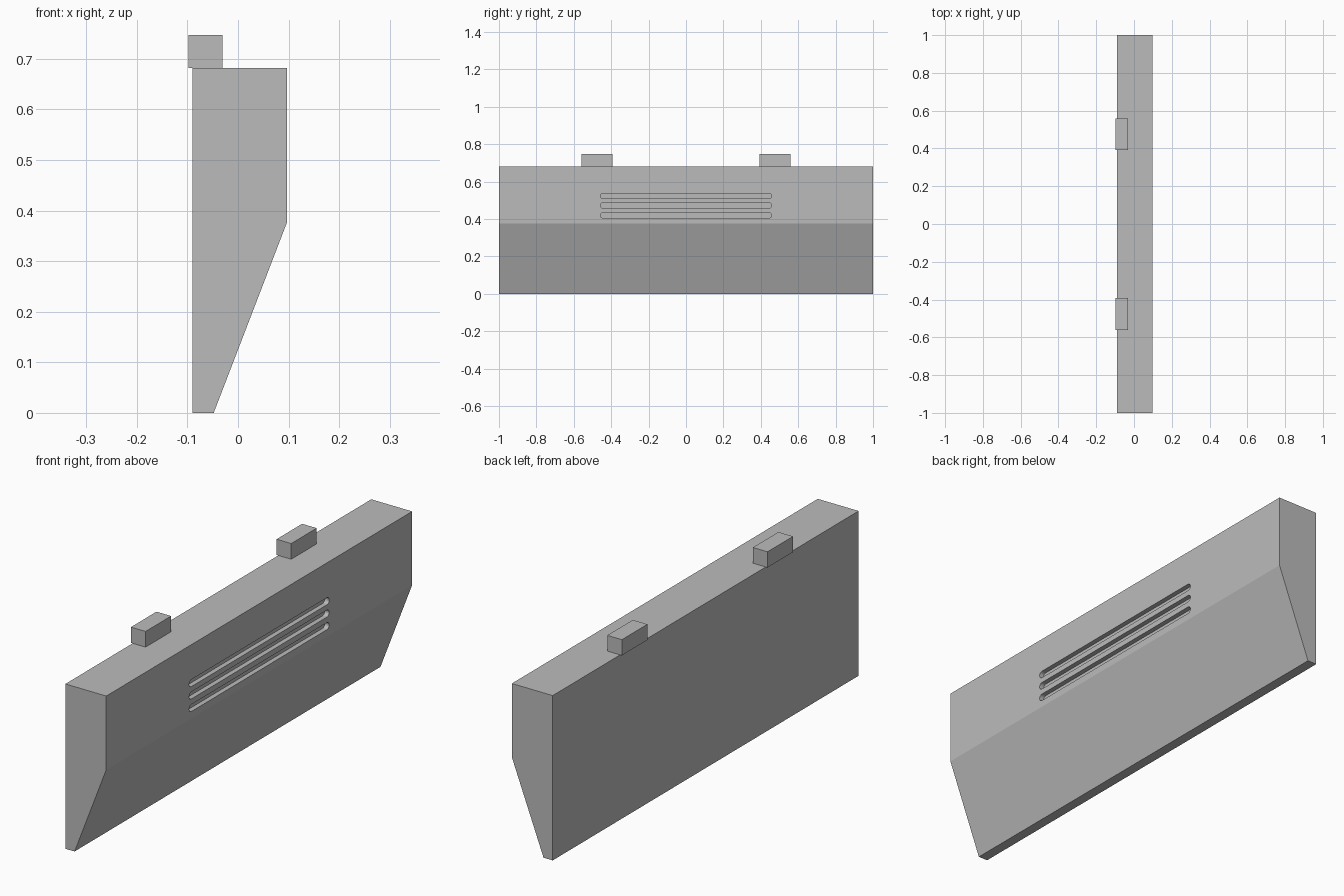
import bpy
import bmesh
import math

cube = bpy.data.objects.get("Cube")
if cube:
    bpy.data.objects.remove(cube, do_unlink=True)

GREY = (0.5, 0.5, 0.5, 1)
grey = bpy.data.materials.new("plain grey")
grey.use_nodes = True
grey.diffuse_color = GREY
grey.node_tree.nodes["Principled BSDF"].inputs["Base Color"].default_value = GREY


def extrude_profile(name, points, offset):
    """Make a solid prism from a closed outline pushed along offset."""
    bm = bmesh.new()
    face = bm.faces.new([bm.verts.new(p) for p in points])
    ext = bmesh.ops.extrude_face_region(bm, geom=[face])["geom"]
    verts = [v for v in ext if isinstance(v, bmesh.types.BMVert)]
    bmesh.ops.translate(bm, verts=verts, vec=offset)
    bmesh.ops.recalc_face_normals(bm, faces=bm.faces)
    mesh = bpy.data.meshes.new(name)
    bm.to_mesh(mesh)
    bm.free()
    mesh.materials.append(grey)
    obj = bpy.data.objects.new(name, mesh)
    bpy.context.collection.objects.link(obj)
    return obj


# Housing: slab with a slanted lower face
BACK, FACE, TOP = -0.09, 0.097, 0.682
outline = [(BACK, 0), (-0.048, 0), (FACE, 0.377), (FACE, TOP), (BACK, TOP)]
housing = extrude_profile("housing", [(x, -1, z) for x, z in outline], (0, 2, 0))

# Vent slots: round-ended grooves cut into the upright face
RADIUS, HALF, DEPTH, STEPS = 0.0145, 0.458, 0.02, 8
for i, z in enumerate((0.42, 0.472, 0.523)):
    rim = []
    for side in (1, -1):
        for k in range(STEPS + 1):
            a = side * math.pi / 2 - math.pi / 2 * (1 + side) + math.pi * k / STEPS
            if side < 0:
                a = math.pi / 2 + math.pi * k / STEPS
            rim.append((FACE - DEPTH, side * (HALF - RADIUS) + RADIUS * math.cos(a),
                        z + RADIUS * math.sin(a)))
    cutter = extrude_profile(f"slot_cutter_{i + 1}", rim, (DEPTH + 0.05, 0, 0))
    cutter.hide_render = True
    cutter.hide_set(True)
    cut = housing.modifiers.new(f"vent_slot_{i + 1}", "BOOLEAN")
    cut.operation = "DIFFERENCE"
    cut.solver = "EXACT"
    cut.object = cutter

# Mounting lugs: two blocks on the top, near the back
for name, y in (("front_lug", -0.56), ("rear_lug", 0.392)):
    base = [(-0.098, y, TOP), (-0.031, y, TOP), (-0.031, y + 0.167, TOP), (-0.098, y + 0.167, TOP)]
    extrude_profile(name, base, (0, 0, 0.065))
